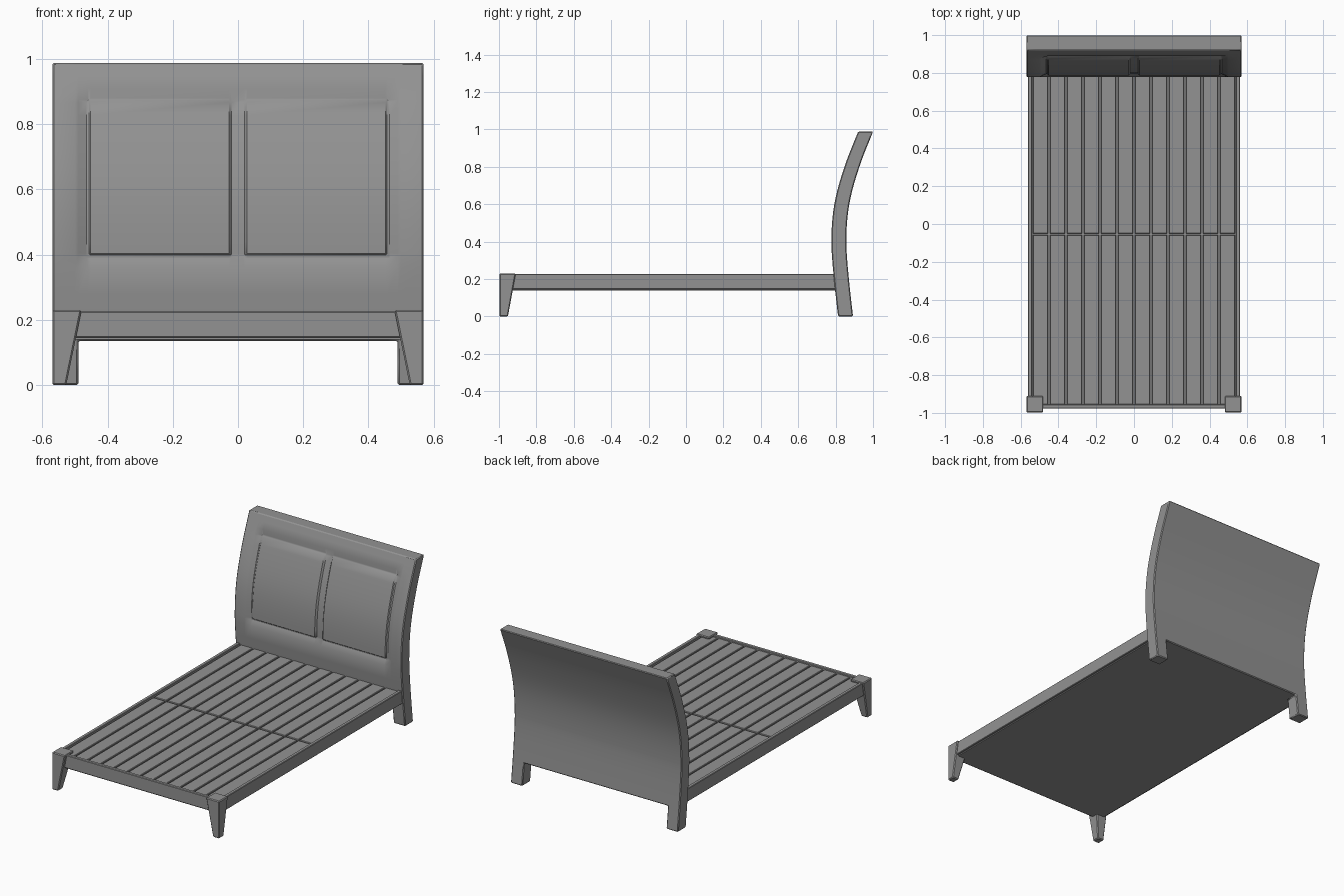
import bpy
import bmesh
import math

if "Cube" in bpy.data.objects:
    bpy.data.objects.remove(bpy.data.objects["Cube"], do_unlink=True)

GREY = (0.29, 0.29, 0.29, 1.0)
paint = bpy.data.materials.new("grey_wood")
paint.use_nodes = True
paint.diffuse_color = GREY
paint.node_tree.nodes["Principled BSDF"].inputs["Base Color"].default_value = GREY


def finish(name, bm, bevel=0.0, smooth=False):
    """Turn a bmesh into a painted object with chipped edges."""
    bmesh.ops.recalc_face_normals(bm, faces=bm.faces)
    mesh = bpy.data.meshes.new(name)
    bm.to_mesh(mesh)
    bm.free()
    mesh.materials.append(paint)
    obj = bpy.data.objects.new(name, mesh)
    bpy.context.collection.objects.link(obj)
    if bevel:
        mod = obj.modifiers.new("Bevel", "BEVEL")
        mod.width = bevel
        mod.segments = 1
        mod.limit_method = 'ANGLE'
        mod.angle_limit = math.radians(60)
    if smooth:
        bpy.ops.object.select_all(action='DESELECT')
        obj.select_set(True)
        bpy.context.view_layer.objects.active = obj
        bpy.ops.object.shade_smooth_by_angle(angle=math.radians(40))
    return obj


def box(name, low, high, bevel=0.0, reshape=None):
    """Box between two corners; reshape may move its vertices."""
    bm = bmesh.new()
    bmesh.ops.create_cube(bm, size=1)
    for v in bm.verts:
        for i in range(3):
            v.co[i] = low[i] if v.co[i] < 0 else high[i]
        if reshape:
            reshape(v.co)
    return finish(name, bm, bevel)


def clamp(t):
    return max(0.0, min(1.0, t))


# Headboard: sweeping section, with a hollow field and two raised panels
SWEEP = [0.853, 0.831, 0.817, 0.833, 0.887, 0.965]   # centre line every 0.2 in z


def sweep(z):
    i = min(int(z / 0.2), len(SWEEP) - 2)
    t = z / 0.2 - i
    b, c = SWEEP[i], SWEEP[i + 1]
    a = SWEEP[i - 1] if i else 2 * b - c
    d = SWEEP[i + 2] if i + 2 < len(SWEEP) else 2 * c - b
    return b + 0.5 * t * (c - a + t * (2*a - 5*b + 4*c - d + t * (3*(b - c) + d - a)))


def hollow(x, z):
    x = abs(x)
    field = min(clamp((0.50 - x) / 0.04), clamp((z - 0.36) / 0.035), clamp((0.91 - z) / 0.035))
    panel = clamp(min(x - 0.02, 0.46 - x, z - 0.395, 0.875 - z) / 0.008)
    return 0.018 * field - 0.010 * panel


def headboard():
    half = [0.02, 0.028, 0.452, 0.46, 0.49, 0.50, 0.57]
    xs = [-x for x in reversed(half)] + half
    zs = [0, 0.07, 0.135, 0.2, 0.28, 0.36, 0.395]
    zs += [0.403 + 0.464 * k / 12 for k in range(13)]
    zs += [0.875, 0.91, 0.95, 0.988]
    cells = {(i, k) for i in range(len(xs) - 1) for k in range(len(zs) - 1)
             if zs[k] > 0.13 or abs(xs[i] + xs[i + 1]) > 0.98}
    bm = bmesh.new()
    made = {}

    def vert(i, k, back):
        if (i, k, back) not in made:
            x, z = xs[i], zs[k]
            y = sweep(z) + (0.04 if back else hollow(x, z) - 0.04)
            made[i, k, back] = bm.verts.new((x, y, z))
        return made[i, k, back]

    for i, k in cells:
        ring = [(i, k), (i + 1, k), (i + 1, k + 1), (i, k + 1)]
        for back in (False, True):
            bm.faces.new([vert(*p, back) for p in ring])
        for n, (di, dk) in enumerate([(0, -1), (1, 0), (0, 1), (-1, 0)]):
            if (i + di, k + dk) not in cells:
                p, q = ring[n], ring[(n + 1) % 4]
                bm.faces.new([vert(*p, False), vert(*q, False), vert(*q, True), vert(*p, True)])
    finish("headboard", bm, 0.005, smooth=True)


headboard()


# Front legs taper on their two inner sides
def taper(co):
    if co.z < 0.1:
        co.x = math.copysign(max(abs(co.x), 0.527), co.x)
        co.y = min(co.y, -0.952)


for side, word in ((1, "left"), (-1, "right")):
    inner, outer = sorted((side * 0.48, side * 0.57))
    box("front_leg_" + word, (inner, -0.998, 0), (outer, -0.91, 0.23), 0.005, taper)
    inner, outer = sorted((side * 0.54, side * 0.562))
    box("side_rail_" + word, (inner, -0.94, 0.145), (outer, 0.81, 0.226), 0.003)

box("front_rail", (-0.52, -0.978, 0.145), (0.52, -0.956, 0.226), 0.003)
box("base_board", (-0.55, -0.966, 0.139), (0.55, 0.82, 0.20))

# Slats lie in two rows with narrow gaps
PITCH = 0.09
for row, (y0, y1) in enumerate([(-0.957, -0.059), (-0.051, 0.81)]):
    for n in range(12):
        x = (n - 6) * PITCH
        box(f"slat_{row + 1}_{n + 1}", (x + 0.004, y0, 0.195),
            (x + PITCH - 0.004, y1, 0.217), 0.003)
